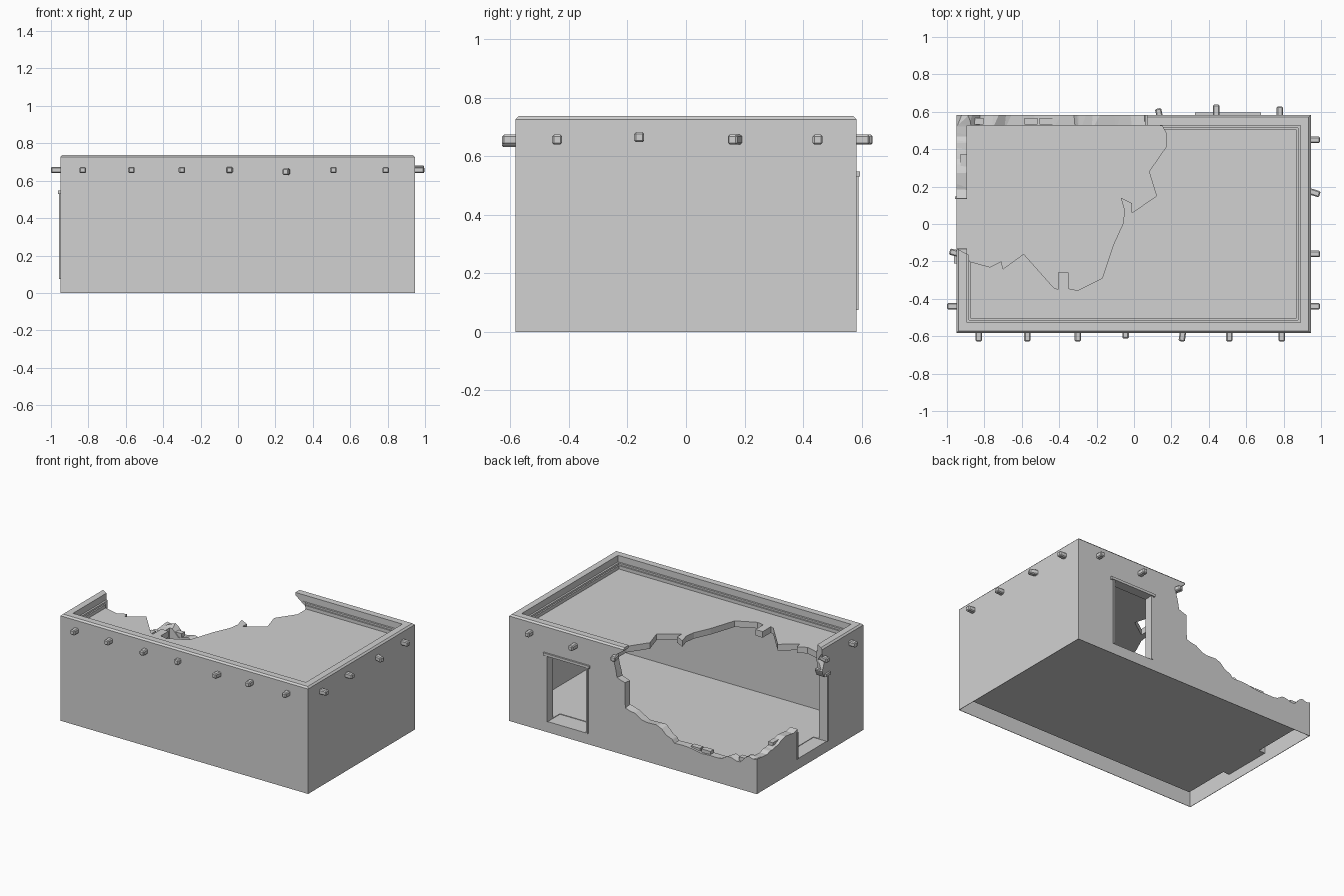
import bpy, bmesh, random
from mathutils import Matrix, Vector

random.seed(4)
cube = bpy.data.objects.get("Cube")
if cube:
    bpy.data.objects.remove(cube, do_unlink=True)

plaster = bpy.data.materials.new("pale_grey_plaster")
plaster.use_nodes = True
GREY = (0.64, 0.64, 0.64, 1)
plaster.diffuse_color = GREY
plaster.node_tree.nodes["Principled BSDF"].inputs["Base Color"].default_value = GREY

X0, X1, Y, H = -0.95, 0.945, 0.583, 0.737    # outer walls
T = 0.056                                    # wall thickness
FLOOR, CEILING, ROOF = 0.078, 0.615, 0.657


def finish(bm, name):
    bmesh.ops.recalc_face_normals(bm, faces=bm.faces)
    me = bpy.data.meshes.new(name)
    bm.to_mesh(me)
    bm.free()
    ob = bpy.data.objects.new(name, me)
    bpy.context.collection.objects.link(ob)
    me.materials.append(plaster)
    return ob


def box(name, x0, x1, y0, y1, z0, z1):
    bm = bmesh.new()
    bmesh.ops.create_cube(bm, size=1)
    for v in bm.verts:
        v.co = Vector(((x0 + x1) / 2 + v.co.x * (x1 - x0),
                       (y0 + y1) / 2 + v.co.y * (y1 - y0),
                       (z0 + z1) / 2 + v.co.z * (z1 - z0)))
    return finish(bm, name)


def prism(name, points, place, a, b, rough=0.0):
    """Extrude a 2D outline from depth a to b, roughening the far end."""
    bm = bmesh.new()
    near = [bm.verts.new(place(u, v, a)) for u, v in points]
    far = [bm.verts.new(place(u + random.uniform(-rough, rough),
                              v + random.uniform(-rough, rough), b)) for u, v in points]
    bm.faces.new(near)
    bm.faces.new(far)
    for i in range(len(points)):
        j = (i + 1) % len(points)
        quad = [near[i], near[j], far[j], far[i]]
        bm.faces.new(quad[:3])
        bm.faces.new([quad[0], quad[2], quad[3]])
    return finish(bm, name)


def ragged(points, steps, size):
    """Break a line into short uneven pieces."""
    out = []
    for (u0, v0), (u1, v1) in zip(points, points[1:]):
        for i in range(steps):
            t = i / steps
            d = random.uniform(-size, size) if i else 0
            out.append((u0 + (u1 - u0) * t + d, v0 + (v1 - v0) * t + d))
    return out + [points[-1]]


# Outer block with a softened top rim
bm = bmesh.new()
bmesh.ops.create_cube(bm, size=1)
for v in bm.verts:
    v.co = Vector(((X0 + X1) / 2 + v.co.x * (X1 - X0), v.co.y * 2 * Y, (v.co.z + 0.5) * H))
rim = [e for e in bm.edges if all(v.co.z > H - 0.01 for v in e.verts)]
bmesh.ops.bevel(bm, geom=rim, offset=0.011, segments=1, affect='EDGES')
building = finish(bm, "building_shell")


def inset_box(name, d, z0, z1):
    return box(name, X0 + d, X1 - d, -Y + d, Y - d, z0, z1)


SKIN, INNER, CAVITY = 0.003, 0.052, 0.15
DOOR_Z, DOOR_TOP = 0.074, 0.53
cutters = [
    inset_box("room_cutter", T, FLOOR, CEILING),
    inset_box("parapet_cutter", T, 0.692, 1),
    inset_box("roof_step_cutter", T + 0.013, 0.68, 1),
    inset_box("roof_cutter", T + 0.023, ROOF, 1),
    inset_box("underside_cutter", SKIN, -1, 0.066),
    # Hollow between the wall skins, interrupted at the doorways
    box("cavity_front", X0 + SKIN, X1 - SKIN, -Y + SKIN, -Y + INNER, -0.5, CAVITY),
    box("cavity_right", X1 - INNER, X1 - SKIN, -Y + SKIN, Y - SKIN, -0.5, CAVITY),
    box("cavity_back_a", X0 + SKIN, 0.34, Y - INNER, Y - SKIN, -0.5, CAVITY),
    box("cavity_back_b", 0.66, X1 - SKIN, Y - INNER, Y - SKIN, -0.5, CAVITY),
    box("cavity_left_a", X0 + SKIN, X0 + INNER, -Y + SKIN, -0.2, -0.5, CAVITY),
    box("cavity_left_b", X0 + SKIN, X0 + INNER, 0.15, Y - SKIN, -0.5, CAVITY),
    # Doorways
    box("back_door_cutter", 0.35, 0.65, 0.45, 0.7, DOOR_Z, DOOR_TOP),
    box("side_door_cutter", -1.1, -0.85, -0.18, 0.135, DOOR_Z, DOOR_TOP),
]

# Collapsed roof outline, seen in plan
roof_hole = [(-1.1, -0.09), (-0.95, -0.13), (-0.885, -0.165), (-0.88, -0.2), (-0.77, -0.23),
             (-0.71, -0.2), (-0.7, -0.24), (-0.59, -0.16), (-0.43, -0.34), (-0.405, -0.35),
             (-0.405, -0.26), (-0.35, -0.26), (-0.35, -0.345), (-0.3, -0.355), (-0.17, -0.29),
             (-0.11, -0.11), (-0.06, 0), (-0.05, 0.07), (-0.07, 0.14), (-0.01, 0.11),
             (-0.01, 0.06), (0.12, 0.15), (0.08, 0.28), (0.17, 0.41), (0.17, 0.49),
             (0.15, 0.525), (0.07, 0.527), (0.07, 0.8), (-1.1, 0.8)]
cutters.append(prism("roof_hole_cutter", roof_hole, lambda u, v, d: (u, v, d), 0.58, 1.1))

# Collapsed back wall, outline in x and z
back_top = [(0.07, 0.9), (0.07, 0.715), (0.15, 0.67), (0.125, 0.53), (0.06, 0.515)]
back_low = ragged([(0.05, 0.315), (-0.12, 0.285), (-0.3, 0.213), (-0.33, 0.19), (-0.52, 0.172),
                   (-0.67, 0.19), (-0.82, 0.195), (-0.95, 0.25)], 2, 0.012)
back_hole = back_top + back_low + [(-1.2, 0.25), (-1.2, 0.9)]
cutters.append(prism("back_hole_cutter", back_hole, lambda u, v, d: (u, d, v), 0.7, 0.5, 0.025))

# Collapsed side wall, outline in y and z
side_low = ragged([(0.58, 0.25), (0.43, 0.24), (0.32, 0.27), (0.135, 0.275)], 3, 0.012)
side_hole = ([(0.8, 0.9), (0.8, 0.25)] + side_low + [(0.1, 0.25), (-0.17, 0.25), (-0.178, 0.5),
             (-0.15, 0.53), (-0.135, 0.57), (-0.16, 0.64), (-0.13, 0.7), (-0.13, 0.9)])
cutters.append(prism("side_hole_cutter", side_hole, lambda u, v, d: (d, u, v), -1.1, -0.86, 0.006))

for cutter in cutters:
    cutter.hide_render = True
    mod = building.modifiers.new(cutter.name, 'BOOLEAN')
    mod.operation = 'DIFFERENCE'
    mod.solver = 'EXACT'
    mod.object = cutter
bpy.context.view_layer.update()
evaluated = building.evaluated_get(bpy.context.evaluated_depsgraph_get())
building.data = bpy.data.meshes.new_from_object(evaluated)
building.modifiers.clear()
for cutter in cutters:
    bpy.data.objects.remove(cutter, do_unlink=True)

# Thin door surrounds
P = 0.006
box("back_door_lintel", 0.325, 0.68, Y - 0.02, Y + 0.012, DOOR_TOP, DOOR_TOP + 0.018)
for name, x in (("back_door_jamb_a", 0.34), ("back_door_jamb_b", 0.65)):
    box(name, x, x + 0.012, Y - 0.02, Y + P, DOOR_Z, DOOR_TOP)
box("side_door_jamb", X0 - P, X0 + 0.02, -0.192, -0.18, DOOR_Z, DOOR_TOP)
box("side_door_lintel", X0 - 0.012, X0 + 0.02, -0.21, -0.16, DOOR_TOP, DOOR_TOP + 0.018)
box("side_door_broken_jamb", X0 - P, X0 + 0.02, 0.135, 0.147, DOOR_Z, 0.26)


def beam(name, x, y, out, length, turn=0.0, z=0.657):
    """Chamfered beam end poking out of a wall along the direction out."""
    bm = bmesh.new()
    bmesh.ops.create_cube(bm, size=1)
    for v in bm.verts:
        v.co = Vector((v.co.x * 0.034, v.co.y * (length + 0.03), v.co.z * 0.034))
    bmesh.ops.bevel(bm, geom=bm.edges[:], offset=0.006, segments=1, affect='EDGES')
    spin = Vector((0, 1)).angle_signed(Vector(out))
    mid = (length - 0.03) / 2
    bm.transform(Matrix.Translation((x + out[0] * mid, y + out[1] * mid, z))
                 @ Matrix.Rotation(turn - spin, 4, 'Z'))
    finish(bm, name)


for i, x in enumerate((-0.83, -0.57, -0.3, -0.045, 0.26, 0.51, 0.79)):
    beam(f"front_beam_{i}", x, -Y, (0, -1), 0.03 if i == 3 else 0.045,
         -0.15 if i == 4 else 0, 0.648 if i == 4 else 0.657)
for i, y in enumerate((-0.44, -0.16, 0.17, 0.45)):
    beam(f"right_beam_{i}", X1, y, (1, 0), 0.05, -0.3 if i == 2 else 0,
         0.665 if i == 1 else 0.657)
for i, (x, reach) in enumerate(((0.135, 0.035), (0.44, 0.055), (0.78, 0.045))):
    beam(f"back_beam_{i}", x, Y, (0, 1), reach, 0.2 if i == 0 else 0)
for i, (y, reach) in enumerate(((-0.44, 0.05), (-0.155, 0.037))):
    beam(f"left_beam_{i}", X0, y, (-1, 0), reach, -0.25 if i else 0)

# Loose rubble resting on the broken wall tops
for i, (x, y, z) in enumerate(((-0.84, 0.55, 0.195), (-0.55, 0.55, 0.172), (-0.47, 0.55, 0.172),
                               (-0.91, 0.34, 0.25))):
    side = y < 0.5
    w, d = (0.018, 0.035) if side else (0.035, 0.018)
    box(f"rubble_{i}", x - w, x + w, y - d, y + d, z - 0.03, z + 0.02)
